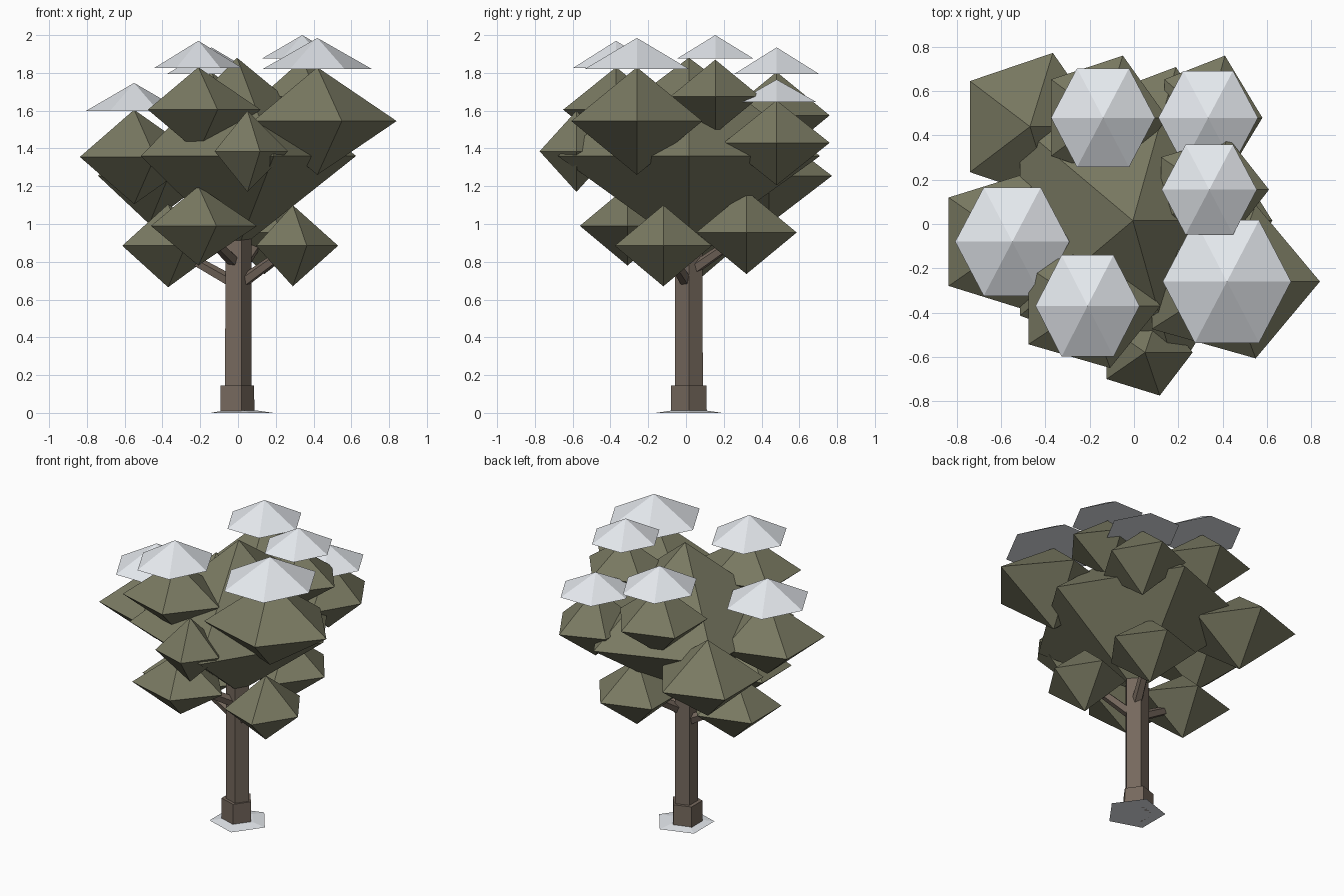
import bpy, bmesh, math
from mathutils import Vector, Matrix

if "Cube" in bpy.data.objects:
    bpy.data.objects.remove(bpy.data.objects["Cube"])


def material(name, rgb):
    m = bpy.data.materials.new(name)
    m.diffuse_color = (*rgb, 1)
    m.use_nodes = True
    m.node_tree.nodes["Principled BSDF"].inputs["Base Color"].default_value = m.diffuse_color
    return m


BARK = material("bark", (0.18, 0.14, 0.11))
LEAF = material("leaf", (0.19, 0.19, 0.12))
SNOW = material("snow", (0.78, 0.81, 0.85))


def finish(name, bm, mat):
    bmesh.ops.recalc_face_normals(bm, faces=bm.faces)
    me = bpy.data.meshes.new(name)
    bm.to_mesh(me)
    bm.free()
    ob = bpy.data.objects.new(name, me)
    me.materials.append(mat)
    bpy.context.collection.objects.link(ob)
    return ob


def lathe(name, mat, cx, cy, sides, rings):
    """Stack of elliptical polygons (z, rx, ry); zero radius makes a point."""
    bm = bmesh.new()
    loops = []
    for z, rx, ry in rings:
        if rx == 0:
            loops.append([bm.verts.new((cx, cy, z))])
        else:
            angles = [2 * math.pi * i / sides for i in range(sides)]
            loops.append([bm.verts.new((cx + rx * math.cos(a), cy + ry * math.sin(a), z))
                          for a in angles])
    for a, b in zip(loops, loops[1:]):
        for i in range(sides):
            quad = [a[i % len(a)], a[(i + 1) % len(a)], b[(i + 1) % len(b)], b[i % len(b)]]
            bm.faces.new(list(dict.fromkeys(quad)))
    for end in (loops[0], loops[-1]):
        if len(end) > 1:
            bm.faces.new(end)
    return finish(name, bm, mat)


def branch(name, start, end, r1, r2):
    start, end = Vector(start), Vector(end)
    d = end - start
    bm = bmesh.new()
    bmesh.ops.create_cone(bm, cap_ends=True, segments=5, radius1=r1, radius2=r2, depth=d.length,
                          matrix=Matrix.Translation((start + end) / 2)
                          @ d.to_track_quat('Z', 'Y').to_matrix().to_4x4())
    return finish(name, bm, BARK)


# Trunk, flared foot and snow patch on the ground
lathe("trunk", BARK, -0.005, 0.015, 5, [(0, 0.078, 0.078), (1.2, 0.076, 0.076)])
lathe("trunk_foot", BARK, -0.013, 0.015, 5, [(0, 0.1, 0.1), (0.145, 0.098, 0.098)])
lathe("ground_snow", SNOW, 0.004, 0.015, 5, [(0, 0.185, 0.185), (0.012, 0.1, 0.1)])

# Main crown
lathe("main_crown", LEAF, -0.005, 0.015, 5,
      [(0.86, 0, 0), (1.36, 0.63, 0.73), (1.88, 0, 0)])

# Upper leaf clumps: x, y, middle z, half height, rx, ry
upper = [
    (0.42, -0.26, 1.545, 0.285, 0.42, 0.365),
    (-0.21, -0.37, 1.605, 0.225, 0.33, 0.295),
    (-0.55, -0.08, 1.355, 0.25, 0.355, 0.34),
    (0.335, 0.48, 1.43, 0.225, 0.245, 0.295),
    (-0.14, 0.48, 1.575, 0.23, 0.29, 0.295),
    (0.34, 0.155, 1.675, 0.195, 0.27, 0.25),
    (0.05, -0.58, 1.385, 0.215, 0.215, 0.205),
    (-0.47, 0.44, 1.255, 0.255, 0.335, 0.35),
]
# Lower leaf clumps, each carried by a branch
lower = [
    (-0.21, -0.31, 0.99, 0.21, 0.31, 0.265),
    (-0.37, 0.02, 0.885, 0.22, 0.30, 0.27),
    (0.29, -0.12, 0.885, 0.215, 0.24, 0.27),
    (0.14, 0.32, 0.955, 0.22, 0.28, 0.28),
]
for label, clumps in (("upper", upper), ("lower", lower)):
    for i, (x, y, z, h, rx, ry) in enumerate(clumps, 1):
        lathe(f"{label}_leaf_clump_{i}", LEAF, x, y, 5,
              [(z - h, 0, 0), (z, rx, ry), (z + h, 0, 0)])

for i, (x, y, z, *_) in enumerate(lower, 1):
    branch(f"branch_{i}", (0, 0.015, z - 0.21), (x, y, z), 0.035, 0.025)

# Snow caps on the first six upper clumps: base z, height, rx, ry
caps = [
    (1.82, 0.165, 0.29, 0.32),
    (1.825, 0.145, 0.235, 0.265),
    (1.597, 0.15, 0.258, 0.283),
    (1.645, 0.12, 0.225, 0.245),
    (1.795, 0.14, 0.235, 0.258),
    (1.875, 0.125, 0.215, 0.235),
]
for i, ((x, y, *_), (z, h, rx, ry)) in enumerate(zip(upper, caps), 1):
    lathe(f"snow_cap_{i}", SNOW, x, y, 6, [(z, rx, ry), (z + h, 0, 0)])
